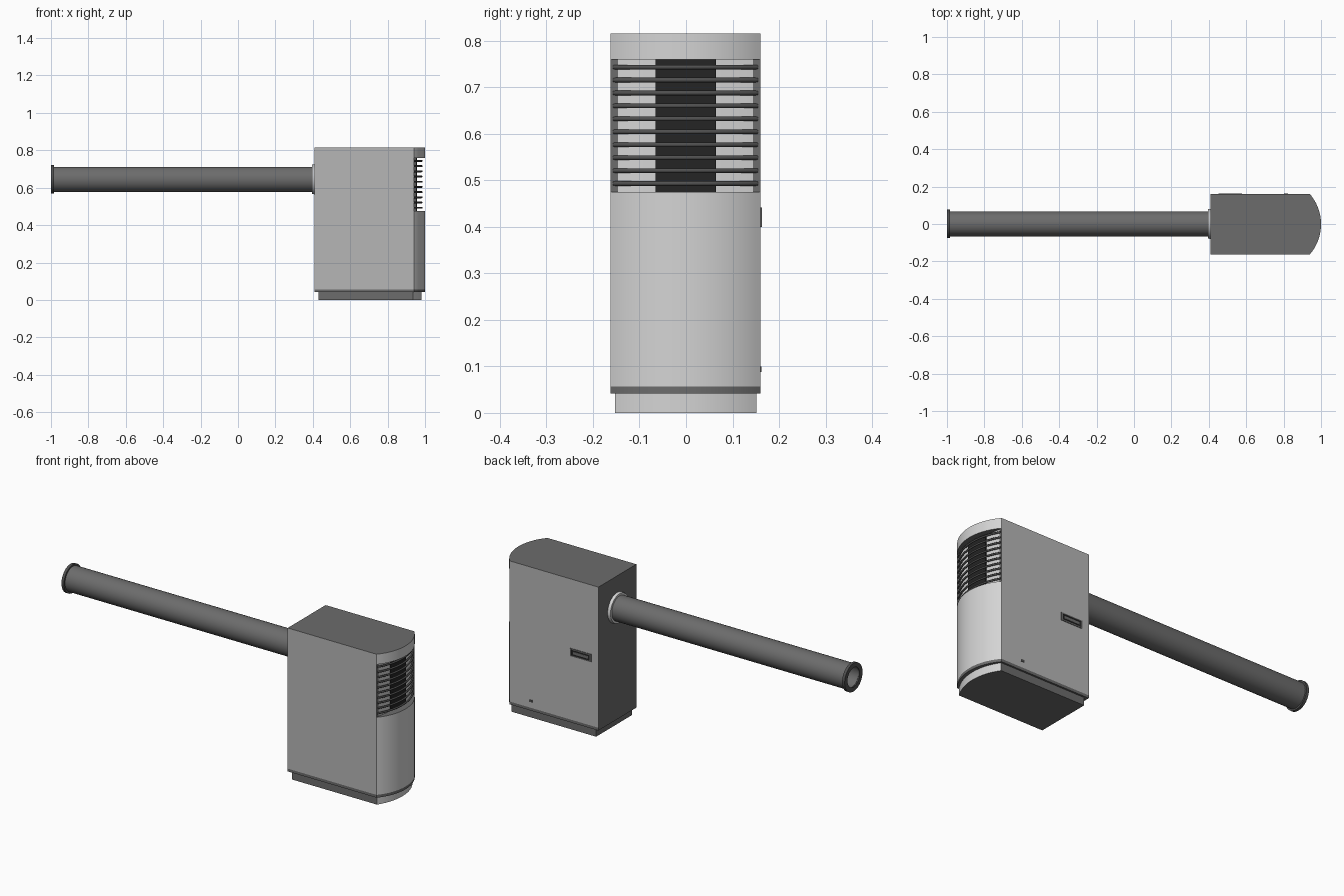
import bpy, bmesh, math

if "Cube" in bpy.data.objects:
    bpy.data.objects.remove(bpy.data.objects["Cube"])

CY = -0.001      # centre line of the cabinet
HW = 0.1615      # half width of the cabinet


def mat(name, v):
    m = bpy.data.materials.new(name)
    m.diffuse_color = (v, v, v, 1)
    m.use_nodes = True
    m.node_tree.nodes["Principled BSDF"].inputs["Base Color"].default_value = m.diffuse_color
    return m


SIDE = mat("mid grey", 0.47)
FRONT = mat("light grey", 0.66)
DARK = mat("dark grey", 0.15)
SLAT = mat("charcoal", 0.08)
BLACK = mat("near black", 0.018)


def arc(x0, x1, w, n=24):
    """Bowed front: points from -w to +w, bulging from x0 to x1."""
    s = x1 - x0
    r = (w * w + s * s) / (2 * s)
    a = math.asin(w / r)
    return [(x1 - r + r * math.cos(t), CY + r * math.sin(t))
            for t in (-a + 2 * a * i / n for i in range(n + 1))]


def prism(name, pts, z0, z1, mats, rule=None, smooth=True):
    """Extrude a plan outline upward; rule(normal, centre) gives the material slot."""
    bm = bmesh.new()
    f = bm.faces.new([bm.verts.new((x, y, z0)) for x, y in pts])
    g = bmesh.ops.extrude_face_region(bm, geom=[f])
    for v in g["geom"]:
        if isinstance(v, bmesh.types.BMVert):
            v.co.z = z1
    bmesh.ops.recalc_face_normals(bm, faces=bm.faces)
    bm.normal_update()
    for f in bm.faces:
        if rule:
            f.material_index = rule(f.normal, f.calc_center_median())
    return finish(name, bm, mats, smooth)


def finish(name, bm, mats, smooth=True):
    me = bpy.data.meshes.new(name)
    bm.to_mesh(me)
    bm.free()
    for m in mats:
        me.materials.append(m)
    ob = bpy.data.objects.new(name, me)
    bpy.context.collection.objects.link(ob)
    if smooth:
        bpy.context.view_layer.objects.active = ob
        ob.select_set(True)
        bpy.ops.object.shade_smooth_by_angle(angle=math.radians(30))
        ob.select_set(False)
    return ob


def rect(x0, x1, y0, y1):
    return [(x0, y0), (x1, y0), (x1, y1), (x0, y1)]


def lathe(name, prof, m, n=48):
    """Turn a closed (x, radius) profile around the duct axis."""
    bm = bmesh.new()
    rings = [[bm.verts.new((x, 0.001 + r * math.cos(2 * math.pi * i / n),
                            0.645 + r * math.sin(2 * math.pi * i / n)))
              for i in range(n)] for x, r in prof]
    for k in range(len(rings)):
        a, b = rings[k], rings[(k + 1) % len(rings)]
        for i in range(n):
            j = (i + 1) % n
            bm.faces.new((a[i], a[j], b[j], b[i]))
    bmesh.ops.recalc_face_normals(bm, faces=bm.faces)
    return finish(name, bm, [m])


# Cabinet: grey sides, dark top and back
prism("cabinet", rect(0.41, 0.94, CY - HW, CY + HW), 0.057, 0.815, [DARK, SIDE],
      lambda n, c: 1 if abs(n.y) > 0.5 else 0, smooth=False)

# Bowed front panel and top cap
bow = arc(0.94, 1.0, HW)
prism("front_panel", bow, 0.057, 0.475, [FRONT, DARK], lambda n, c: int(abs(n.z) > 0.5))
prism("top_cap", bow, 0.76, 0.815, [FRONT, DARK], lambda n, c: int(abs(n.z) > 0.5))

# Dark trim band and plinth with a light bowed front
prism("trim_band", [(0.41, CY - HW)] + bow + [(0.41, CY + HW)], 0.042, 0.057, [DARK])
prism("plinth", [(0.43, CY - 0.152)] + arc(0.935, 0.982, 0.152) + [(0.43, CY + 0.152)],
      0.0, 0.042, [DARK, FRONT], lambda n, c: int(n.x > 0.5))

# Grille: shallow bowed wall, dark opening, ten curved slats
prism("grille_wall", arc(0.938, 0.954, 0.155), 0.475, 0.76, [FRONT])
prism("grille_opening", rect(0.945, 0.956, CY - 0.065, CY + 0.065), 0.475, 0.76, [BLACK],
      smooth=False)
for i in range(10):
    cu = bpy.data.curves.new("grille_slat", "CURVE")
    cu.dimensions = "3D"
    cu.bevel_depth = 0.005
    cu.bevel_resolution = 2
    cu.use_fill_caps = True
    pts = arc(0.938, 0.982, 0.154, 20)
    sp = cu.splines.new("POLY")
    sp.points.add(len(pts) - 1)
    for p, (x, y) in zip(sp.points, pts):
        p.co = (x, y, 0.493 + 0.0278 * i, 1)
    cu.materials.append(SLAT)
    bpy.context.collection.objects.link(bpy.data.objects.new("grille_slat_%d" % (i + 1), cu))

# Hollow duct with end collar and cabinet collar
lathe("duct", [(-0.99, 0.067), (0.41, 0.067), (0.41, 0.056), (-0.99, 0.056)], DARK)
lathe("end_collar", [(-1.0, 0.076), (-0.985, 0.076), (-0.985, 0.06), (-1.0, 0.052)], SLAT)
lathe("cabinet_collar", [(0.395, 0.078), (0.411, 0.081), (0.411, 0.06), (0.395, 0.066)], FRONT)

# Side handle: raised frame bars around a dark recess plate
YS = CY + HW
prism("handle_recess", rect(0.455, 0.575, YS - 0.004, YS + 0.001), 0.402, 0.44, [BLACK],
      smooth=False)
for nm, x0, x1, z0, z1 in (("top", 0.452, 0.578, 0.436, 0.442), ("bottom", 0.452, 0.578, 0.40, 0.406),
                           ("left", 0.452, 0.46, 0.406, 0.436), ("right", 0.57, 0.578, 0.406, 0.436),
                           ("grip", 0.47, 0.56, 0.414, 0.428)):
    prism("handle_" + nm, rect(x0, x1, YS - 0.002, YS + 0.003), z0, z1, [DARK], smooth=False)

# Small drain mark low on the same side
prism("drain_plug", rect(0.803, 0.823, YS - 0.002, YS + 0.002), 0.088, 0.1, [SLAT], smooth=False)
